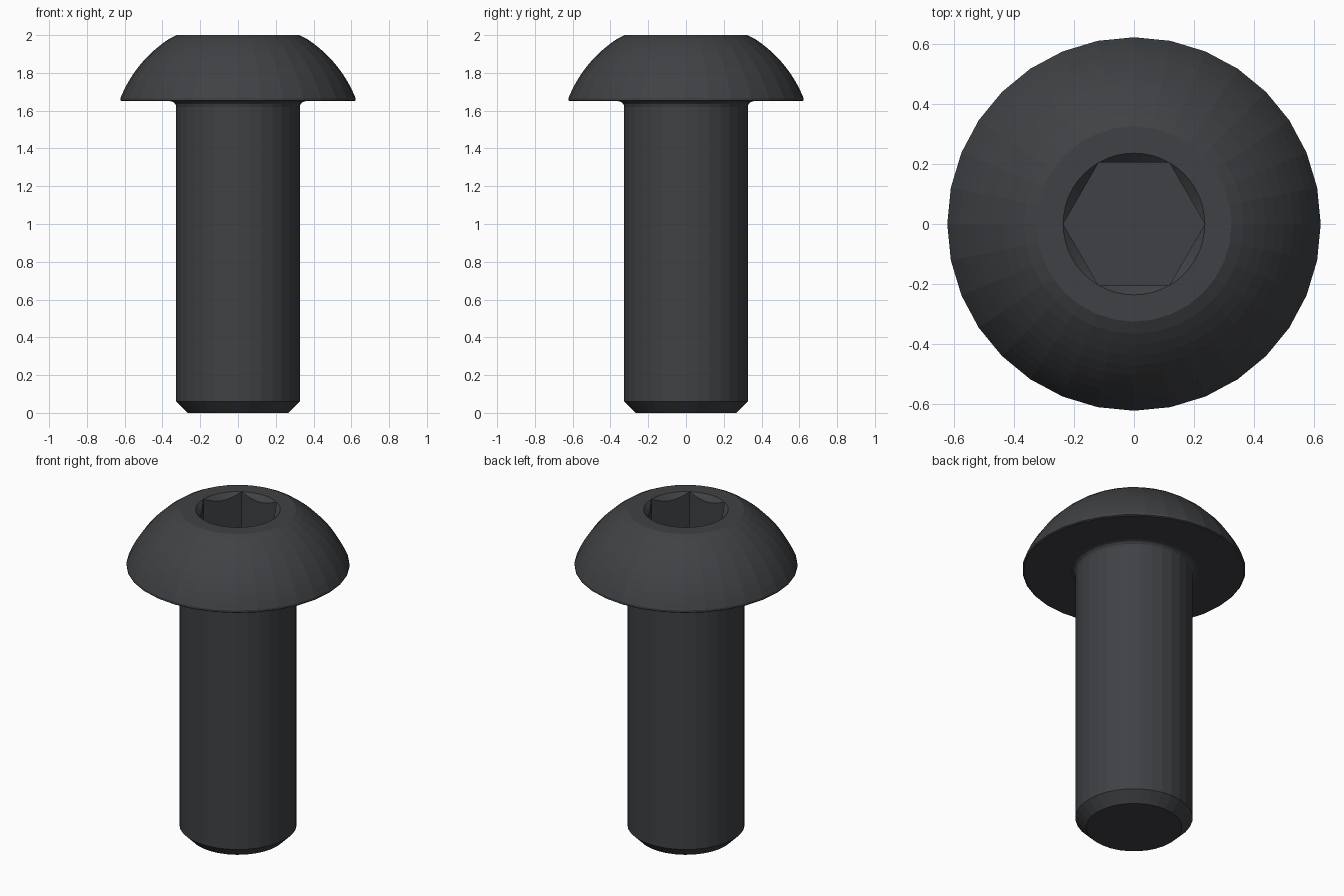
import bpy, bmesh
from math import sin, cos, pi, radians, atan2, hypot

if "Cube" in bpy.data.objects:
    bpy.data.objects.remove(bpy.data.objects["Cube"])

SEG = 32      # sides of the turned body
HEX_SEG = 48  # sides of the round socket mouth
SOCKET_R, HEX_R, SOCKET_Z = 0.236, 0.236, 1.77

bm = bmesh.new()


def ring(n, radius, height):
    """Closed ring of vertices; radius and height are functions of angle."""
    return [bm.verts.new((radius(a) * cos(a), radius(a) * sin(a), height(a)))
            for a in (2 * pi * i / n for i in range(n))]


def skin(lo, hi):
    n = len(lo)
    for i in range(n):
        j = (i + 1) % n
        bm.faces.new((lo[i], lo[j], hi[j], hi[i]))


def edges_of(loop):
    return [bm.edges.get((loop[i], loop[i - 1])) for i in range(len(loop))]


# Turned profile: chamfered tip, shank, under-head fillet, rim
profile = [(0.267, 0), (0.327, 0.06), (0.327, 1.62)]
profile += [(0.357 - 0.03 * cos(t), 1.62 + 0.03 * sin(t))
            for t in (radians(30), radians(60), radians(90))]
profile += [(0.615, 1.65), (0.622, 1.655), (0.622, 1.668)]

# Domed head: arc centred on the axis from the rim to the flat top
CZ = 1.417
R = hypot(0.622, 1.668 - CZ)
a0, a1 = atan2(1.668 - CZ, 0.622), atan2(2 - CZ, 0.325)
profile += [(R * cos(a0 + (a1 - a0) * i / 10), R * sin(a0 + (a1 - a0) * i / 10) + CZ)
            for i in range(1, 10)]
profile.append((0.325, 2.0))

body = [ring(SEG, lambda a, r=r: r, lambda a, z=z: z) for r, z in profile]
for lo, hi in zip(body, body[1:]):
    skin(lo, hi)
bm.faces.new(body[0][::-1])


# Hex socket: round mouth, conical lead-in, hexagonal walls and floor
def hex_radius(a):
    return HEX_R * cos(pi / 6) / cos(a % (pi / 3) - pi / 6)


mouth = ring(HEX_SEG, lambda a: SOCKET_R, lambda a: 2.0)
lead = ring(HEX_SEG, hex_radius, lambda a: 2.0 - (SOCKET_R - hex_radius(a)))
floor = ring(HEX_SEG, hex_radius, lambda a: SOCKET_Z)
skin(mouth, lead)
skin(lead, floor)
bm.faces.new(floor)

# Flat top between the dome edge and the socket mouth
bmesh.ops.triangle_fill(bm, use_beauty=True, normal=(0, 0, 1),
                        edges=edges_of(body[-1]) + edges_of(mouth))

bmesh.ops.remove_doubles(bm, verts=bm.verts, dist=0.0005)
bmesh.ops.recalc_face_normals(bm, faces=bm.faces)

mesh = bpy.data.meshes.new("button_head_screw")
bm.to_mesh(mesh)
bm.free()
screw = bpy.data.objects.new("button_head_screw", mesh)
bpy.context.collection.objects.link(screw)

# Dark steel colour
steel = bpy.data.materials.new("dark_steel")
steel.diffuse_color = (0.05, 0.053, 0.058, 1)
steel.use_nodes = True
steel.node_tree.nodes["Principled BSDF"].inputs["Base Color"].default_value = steel.diffuse_color
mesh.materials.append(steel)
